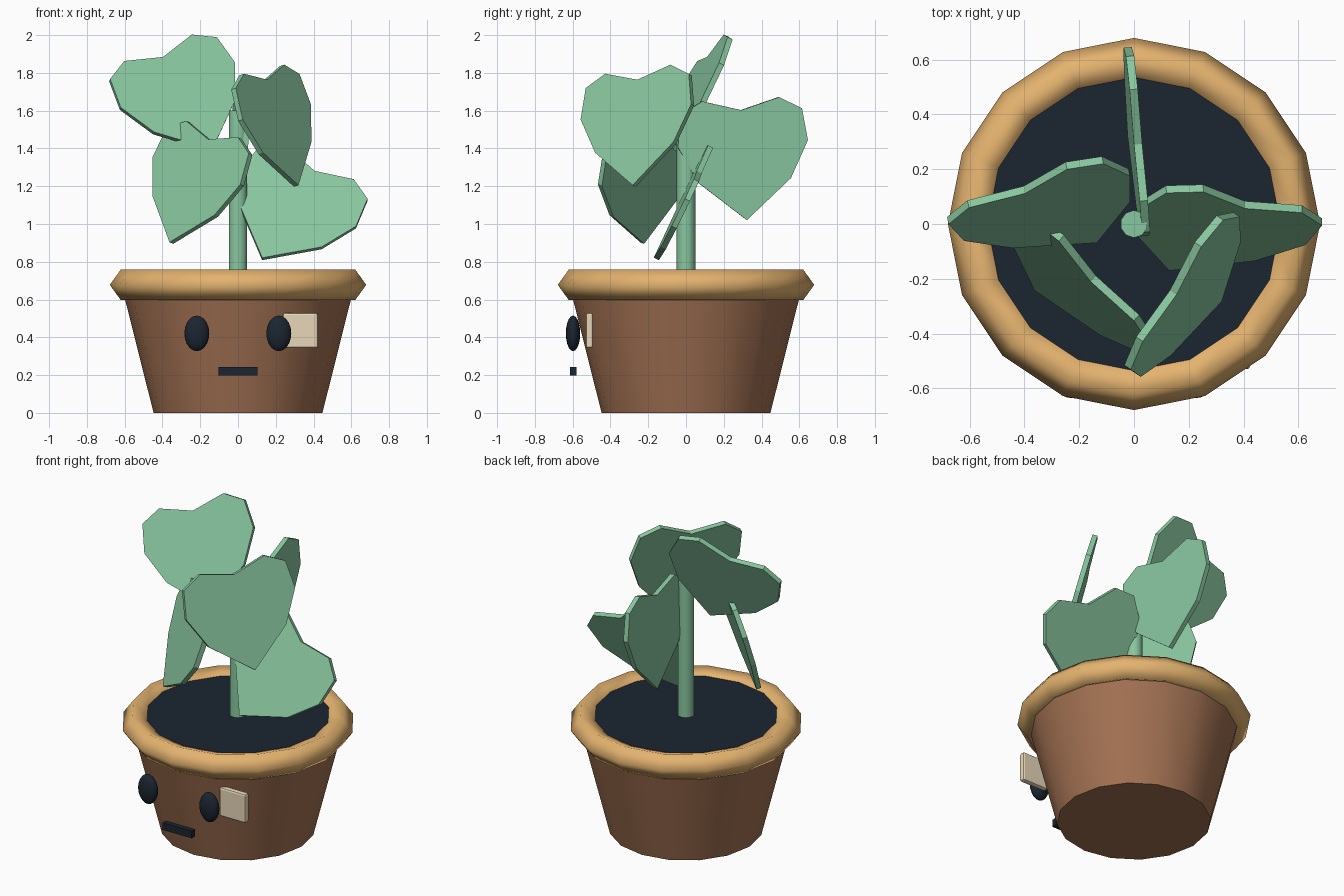
import bpy, bmesh, math
from mathutils import Vector

if "Cube" in bpy.data.objects:
    bpy.data.objects.remove(bpy.data.objects["Cube"])


def material(name, rgb):
    m = bpy.data.materials.new(name)
    m.diffuse_color = (*rgb, 1)
    m.use_nodes = True
    m.node_tree.nodes["Principled BSDF"].inputs["Base Color"].default_value = m.diffuse_color
    return m


TERRACOTTA = material("terracotta", (0.36, 0.165, 0.085))
OCHRE = material("ochre", (0.78, 0.45, 0.16))
DARK = material("dark", (0.011, 0.018, 0.03))
GREEN = material("green", (0.25, 0.57, 0.35))
CREAM = material("cream", (0.8, 0.68, 0.48))


def finish(name, mat, smooth=True, angle=40):
    ob = bpy.context.object
    ob.name = name
    ob.data.materials.append(mat)
    bpy.ops.object.transform_apply(location=False, rotation=True, scale=True)
    if smooth:
        bpy.ops.object.shade_smooth_by_angle(angle=math.radians(angle))
    return ob


def cylinder(name, r0, r1, z0, z1, sides, mat, angle=50):
    bpy.ops.mesh.primitive_cone_add(vertices=sides, radius1=r0, radius2=r1,
                                    depth=z1 - z0, location=(0, 0, (z0 + z1) / 2))
    return finish(name, mat, angle=angle)


def box(name, centre, size, mat, bevel=0):
    bpy.ops.mesh.primitive_cube_add(size=1, location=centre)
    bpy.context.object.scale = size
    ob = finish(name, mat, smooth=False)
    if bevel:
        b = ob.modifiers.new("bevel", 'BEVEL')
        b.width, b.segments = bevel, 2
    return ob


# Pot, soil, rim and stem
cylinder("pot", 0.447, 0.618, 0, 0.68, 16, TERRACOTTA)
cylinder("soil", 0.55, 0.55, 0.69, 0.73, 16, DARK)
bpy.ops.mesh.primitive_torus_add(major_segments=16, minor_segments=5, major_radius=0.595,
                                 minor_radius=0.084, location=(0, 0, 0.678))
finish("rim", OCHRE, angle=80)
cylinder("stem", 0.05, 0.05, 0.70, 1.6, 10, GREEN)

# Face: eyes, mouth and cheek patch
for side, x in (("left", -0.218), ("right", 0.216)):
    bpy.ops.mesh.primitive_uv_sphere_add(segments=16, ring_count=10, radius=1,
                                         location=(x, -0.598, 0.421))
    bpy.context.object.scale = (0.066, 0.038, 0.094)
    finish("eye_" + side, DARK, angle=60)
box("mouth", (0, -0.598, 0.22), (0.206, 0.034, 0.046), DARK)
box("cheek_patch", (0.33, -0.511, 0.436), (0.187, 0.038, 0.187), CREAM, bevel=0.012)

# Heart leaf: half outline from notch to tip, mirrored
HALF = [(0.2045, 0.058), (0.323, -0.007), (0.346, -0.178), (0.245, -0.374)]
HEART = [(0, 0)] + HALF + [(0, -0.583)] + [(-u, v) for u, v in reversed(HALF)]
THICK = 0.03


def leaf(name, notch, across, up):
    v = Vector(up).normalized()
    u = Vector(across)
    u = (u - v * u.dot(v)).normalized()
    n = u.cross(v)
    bm = bmesh.new()
    verts = [bm.verts.new(Vector(notch) + u * a + v * b - n * THICK / 2) for a, b in HEART]
    face = bm.faces.new(verts)
    ext = bmesh.ops.extrude_face_region(bm, geom=[face], use_keep_orig=True)
    top = [g for g in ext["geom"] if isinstance(g, bmesh.types.BMVert)]
    bmesh.ops.translate(bm, verts=top, vec=n * THICK)
    bmesh.ops.recalc_face_normals(bm, faces=bm.faces)
    bmesh.ops.triangulate(bm, faces=[f for f in bm.faces if len(f.verts) > 4])
    me = bpy.data.meshes.new(name)
    bm.to_mesh(me)
    bm.free()
    me.materials.append(GREEN)
    bpy.context.collection.objects.link(bpy.data.objects.new(name, me))


# Leaves: notch position, direction across, direction from tip to notch
leaf("leaf_top_left", (-0.40, 0.125, 1.878), (0.86, 0.345, 0.355), (-0.45, 0.31, 0.84))
leaf("leaf_front_right", (0.143, -0.25, 1.76), (0.518, 0.839, 0.117), (-0.286, 0.043, 0.967))
leaf("leaf_back", (0.015, 0.291, 1.603), (-0.09, 0.995, 0.05), (0.04, -0.052, 0.998))
leaf("leaf_front_left", (-0.148, -0.20, 1.444), (0.67, -0.71, -0.21), (0.35, 0.055, 0.93))
leaf("leaf_low_right", (0.405, 0.07, 1.275), (0.86, -0.2, -0.47), (0.476, 0.39, 0.79))
